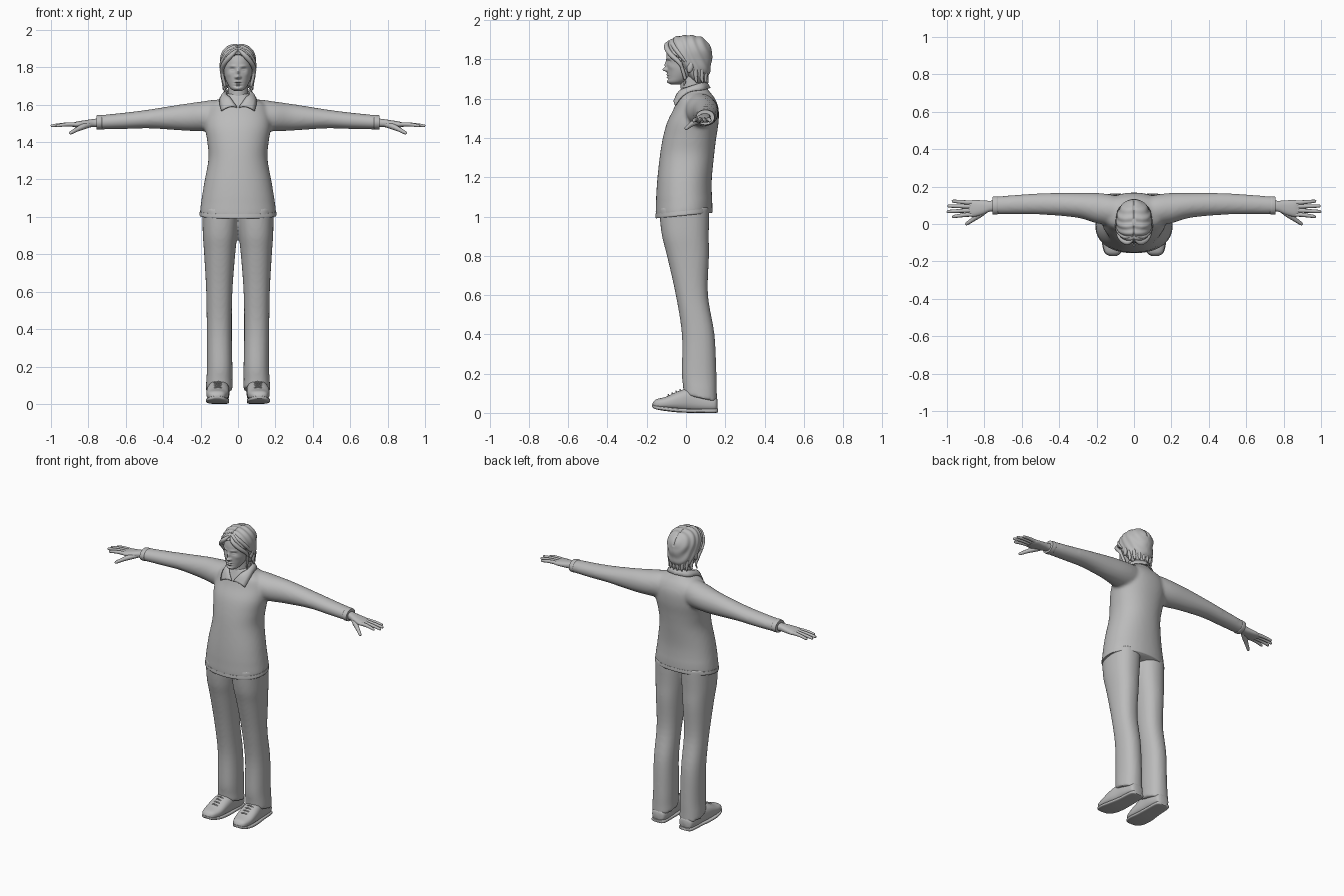
import bpy, bmesh, math
from mathutils import Vector

grey = bpy.data.materials.new("plain_grey")
grey.diffuse_color = (0.5, 0.5, 0.5, 1)


def spline(rows, k):
    """Catmull-Rom resampling of rows of numbers, k steps per span."""
    out = []
    for i in range(len(rows) - 1):
        a, b, c, d = (rows[max(i - 1, 0)], rows[i], rows[i + 1], rows[min(i + 2, len(rows) - 1)])
        for s in range(k):
            t = s / k
            out.append([q + 0.5 * t * (r - p + t * (2 * p - 5 * q + 4 * r - o + t * (3 * (q - r) + o - p)))
                        for p, q, r, o in zip(a, b, c, d)])
    return out + [list(rows[-1])]


def skin(bm, rings):
    """Bridge rings of points and cap both ends."""
    vs = [[bm.verts.new(p) for p in ring] for ring in rings]
    n = len(vs[0])
    for a, b in zip(vs, vs[1:]):
        for i in range(n):
            bm.faces.new((a[i], a[(i + 1) % n], b[(i + 1) % n], b[i]))
    bm.faces.new(vs[0])
    bm.faces.new(vs[-1])


def loft(bm, rows, axis="z", n=40, e=2.0, k=5):
    """Rows of (position, centre 1, centre 2, radius 1, radius 2) along an axis."""
    rings = []
    for t, c1, c2, r1, r2 in spline(rows, k):
        ring = []
        for i in range(n):
            a = math.tau * i / n
            c, s = math.cos(a), math.sin(a)
            u = c1 + r1 * math.copysign(abs(c) ** (2 / e), c)
            v = c2 + r2 * math.copysign(abs(s) ** (2 / e), s)
            ring.append({"z": (u, v, t), "x": (t, u, v), "y": (u, t, v)}[axis])
        rings.append(ring)
    skin(bm, rings)


def tube(bm, rows, n=10, k=4):
    """Rows of (x, y, z, radius) along a free path."""
    pts = spline(rows, k)
    rings = []
    for i, p in enumerate(pts):
        d = Vector(pts[min(i + 1, len(pts) - 1)][:3]) - Vector(pts[max(i - 1, 0)][:3])
        q = d.to_track_quat("Z", "Y")
        rings.append([Vector(p[:3]) + q @ Vector((p[3] * math.cos(math.tau * j / n),
                      p[3] * math.sin(math.tau * j / n), 0)) for j in range(n)])
    skin(bm, rings)


def finish(name, bm, mirror=False, fuse=0, thick=0):
    bmesh.ops.recalc_face_normals(bm, faces=bm.faces)
    me = bpy.data.meshes.new(name)
    bm.to_mesh(me)
    bm.free()
    me.materials.append(grey)
    ob = bpy.data.objects.new(name, me)
    bpy.context.collection.objects.link(ob)
    bpy.ops.object.select_all(action="DESELECT")
    ob.select_set(True)
    bpy.context.view_layer.objects.active = ob
    bpy.ops.object.shade_smooth_by_angle(angle=math.radians(50))
    if mirror:
        ob.modifiers.new("mirror", "MIRROR")
    if thick:
        m = ob.modifiers.new("thickness", "SOLIDIFY")
        m.thickness, m.offset = thick, 0
    if fuse:
        m = ob.modifiers.new("fuse", "REMESH")
        m.mode, m.voxel_size, m.use_smooth_shade = "VOXEL", fuse, True
        m = ob.modifiers.new("soften", "SMOOTH")
        m.factor, m.iterations = 0.5, 6
    return ob


# Sweater: torso and both sleeves fused together
bm = bmesh.new()
loft(bm, [(1.012, 0, -.01, .204, .144), (1.06, 0, -.01, .2, .144), (1.18, 0, -.008, .181, .139),
          (1.31, 0, .005, .158, .138), (1.40, 0, .018, .164, .136), (1.48, 0, .035, .176, .131),
          (1.55, 0, .052, .172, .114), (1.60, 0, .052, .15, .096), (1.635, 0, .045, .09, .076),
          (1.66, 0, .04, .06, .064)], n=48, e=2.2)
for v in bm.verts:  # hem dips at the front
    if v.co.z < 1.1:
        v.co.z += 0.1 * v.co.y
for s in (1, -1):
    loft(bm, [(s * x, y, z, a, b) for x, y, z, a, b in (
        (.05, .07, 1.545, .07, .08), (.12, .075, 1.543, .082, .084), (.2, .085, 1.537, .081, .079),
        (.3, .1, 1.532, .067, .07), (.47, .107, 1.524, .058, .051), (.6, .105, 1.514, .053, .044),
        (.75, .099, 1.505, .047, .038))], axis="x")
finish("sweater", bm, fuse=.01)

# Hem band and cuffs
bm = bmesh.new()
loft(bm, [(1.006, 0, -.01, .203, .143), (1.012, 0, -.01, .206, .146), (1.03, 0, -.01, .204, .145)], n=64, e=2.2)
for v in bm.verts:
    v.co.z += 0.1 * v.co.y
finish("sweater_hem", bm)
bm = bmesh.new()
loft(bm, [(.728, .099, 1.506, .046, .037), (.735, .099, 1.506, .049, .04), (.757, .098, 1.505, .047, .038)], axis="x")
finish("cuffs", bm, mirror=True)

# Shirt collar: folded flap from the throat round to the nape
bm = bmesh.new()
top = [(.005, -.056, 1.585), (.04, -.032, 1.635), (.062, .02, 1.655), (.05, .08, 1.677), (0, .1, 1.685)]
low = [(.088, -.054, 1.566), (.097, -.025, 1.605), (.095, .02, 1.635), (.075, .088, 1.645), (0, .122, 1.655)]
tops, lows = spline(top, 4), spline(low, 4)
rows = [[bm.verts.new(Vector(a).lerp(Vector(b), f) + Vector((0, -.006, .012)) * (4 * f * (1 - f)))
         for f in (0, .25, .5, .75, 1)] for a, b in zip(tops, lows)]
for a, b in zip(rows, rows[1:]):
    for i in range(4):
        bm.faces.new((a[i], b[i], b[i + 1], a[i + 1]))
finish("collar", bm, mirror=True, thick=.007)

# Trousers: two legs fused at the hips
bm = bmesh.new()
for s in (1, -1):
    loft(bm, [(z, s * x, y, a, b) for z, x, y, a, b in (
        (.075, .1, .073, .072, .086), (.12, .1, .071, .07, .086), (.2, .098, .067, .068, .088),
        (.4, .1, .062, .067, .083), (.6, .1, .03, .07, .082), (.8, .098, .01, .083, .107),
        (.9, .096, -.003, .092, .119), (1.0, .093, -.008, .097, .126), (1.05, .093, -.008, .097, .126))], e=2.25)
for v in bm.verts:  # hem rises over the instep
    if v.co.z < .2:
        v.co.z -= .22 * (v.co.y - .07) * (.2 - v.co.z) / .125
finish("trousers", bm, fuse=.009)

# Shoes with soles and laces
bm = bmesh.new()
loft(bm, [(-.17, .113, .04, .016, .01), (-.152, .113, .045, .042, .024), (-.1, .11, .05, .058, .033),
          (-.03, .107, .062, .06, .052), (.03, .103, .065, .056, .06), (.1, .1, .05, .053, .045),
          (.148, .1, .045, .044, .038), (.16, .1, .043, .024, .025)], axis="y", e=2.5)
finish("shoes", bm, mirror=True)
bm = bmesh.new()
loft(bm, [(-.172, .113, .036, .018, .007), (-.152, .113, .028, .045, .01), (-.1, .11, .02, .061, .011),
          (-.03, .107, .013, .06, .011), (.05, .102, .011, .054, .011), (.145, .1, .011, .048, .011),
          (.163, .1, .012, .026, .009)], axis="y", e=4)
finish("soles", bm, mirror=True)
bm = bmesh.new()
for i in range(4):
    y, z = -.085 + i * .02, .09 + i * .009
    tube(bm, [(.08, y, z - .011, .004), (.108, y - .005, z + .002, .004), (.136, y, z - .011, .004)], n=6)
finish("laces", bm, mirror=True)

# Hands: palm, four fingers and thumb
bm = bmesh.new()
loft(bm, [(.73, .098, 1.503, .03, .024), (.77, .095, 1.502, .029, .022), (.81, .088, 1.498, .038, .02),
          (.86, .083, 1.494, .045, .016), (.885, .083, 1.492, .038, .01)], axis="x", n=28, e=2.4)
for y0, y1, x1 in ((.05, .04, .965), (.072, .067, .993), (.094, .096, .99), (.115, .122, .967)):
    tube(bm, [(.85, y0, 1.494, .011), (.89, y0, 1.495, .0115), ((.89 + x1) / 2, (y0 + y1) / 2, 1.493, .01),
              (x1, y1, 1.487, .008), (x1 + .007, y1, 1.486, .003)])
tube(bm, [(.79, .075, 1.494, .014), (.825, .05, 1.484, .016), (.86, .025, 1.468, .012),
          (.893, .002, 1.45, .009), (.901, -.004, 1.446, .003)])
finish("hands", bm, mirror=True)

# Neck
bm = bmesh.new()
loft(bm, [(1.56, 0, .04, .062, .07), (1.63, 0, .037, .056, .064), (1.68, 0, .033, .053, .06),
          (1.75, 0, .03, .052, .058)])
finish("neck", bm)

# Head: smooth loft with the face pushed in and out by soft bumps
bm = bmesh.new()
loft(bm, [(1.672, 0, -.055, .018, .022), (1.685, 0, -.045, .039, .047), (1.71, 0, -.026, .055, .067),
          (1.74, 0, -.01, .068, .085), (1.77, 0, 0, .075, .097), (1.80, 0, .005, .079, .105),
          (1.84, 0, .01, .079, .108), (1.88, 0, .01, .068, .095), (1.905, 0, .01, .045, .065),
          (1.915, 0, .01, .01, .015)], n=128, k=10)
bumps = [(0, 1.748, .011, .010, .024), (0, 1.772, .008, .016, .012), (.012, 1.746, .006, .006, .007),
         (.031, 1.788, .014, .009, -.011), (.03, 1.786, .010, .005, .006), (.03, 1.806, .018, .006, .004),
         (0, 1.722, .016, .004, .007), (0, 1.709, .014, .004, .007), (0, 1.7155, .02, .0022, -.004),
         (0, 1.7, .02, .004, -.004), (0, 1.686, .016, .008, .005), (.05, 1.762, .014, .014, .004)]
for v in bm.verts:
    if v.co.y < -.01:
        v.co.y -= sum(h * math.exp(-((abs(v.co.x) - x) / sx) ** 2 - ((v.co.z - z) / sz) ** 2)
                      for x, z, sx, sz, h in bumps)
finish("head", bm)

# Ears
bm = bmesh.new()
bmesh.ops.create_uvsphere(bm, u_segments=20, v_segments=12, radius=1)
for v in bm.verts:
    v.co = Vector((.083 + .011 * v.co.x, .022 + .017 * v.co.y + .006 * v.co.z, 1.762 + .03 * v.co.z))
finish("ears", bm, mirror=True)

# Hair: cap with a centre parting, strand waves and an arched face opening
bm = bmesh.new()
loft(bm, [(1.675, 0, .075, .035, .025), (1.70, 0, .06, .064, .049), (1.75, 0, .042, .085, .083),
          (1.80, 0, .014, .094, .117), (1.85, 0, .013, .094, .12), (1.89, 0, .012, .079, .101),
          (1.915, 0, .01, .05, .066), (1.924, 0, .01, .012, .018)], n=128, k=8)
mid = Vector((0, .02, 1.80))
for v in bm.verts:
    p = v.co.copy()
    x = abs(p.x)
    if p.y < -.03 - .2 * (p.z - 1.8) and p.z < 1.868 - 8 * x * x:
        v.co = mid + (p - mid) * .72
    else:
        wave = .02 * math.sin(150 * p.y + 70 * p.z + 30 * x)
        v.co = mid + (p - mid) * (1 + wave - .05 * math.exp(-(x / .006) ** 2) * (p.z > 1.85))
finish("hair", bm)

# Loose locks: fringe sweeping from the parting, side strands and nape ends
bm = bmesh.new()
tube(bm, [(.006, -.085, 1.893, .006), (.035, -.1, 1.866, .013), (.07, -.078, 1.826, .013),
          (.087, -.035, 1.785, .011), (.083, -.012, 1.74, .003)])
tube(bm, [(.006, -.06, 1.907, .005), (.05, -.068, 1.878, .012), (.085, -.035, 1.83, .011),
          (.093, .0, 1.785, .004)])
tube(bm, [(.088, -.03, 1.79, .008), (.08, -.015, 1.74, .009), (.07, -.005, 1.7, .008), (.074, -.01, 1.665, .002)])
for x, y in ((.075, .05), (.062, .08), (.04, .098), (.013, .105)):
    tube(bm, [(x * 1.1, y, 1.75, .01), (x, y, 1.71, .011), (x * 1.05, y + .006, 1.68, .003)])
finish("hair_locks", bm, mirror=True)
